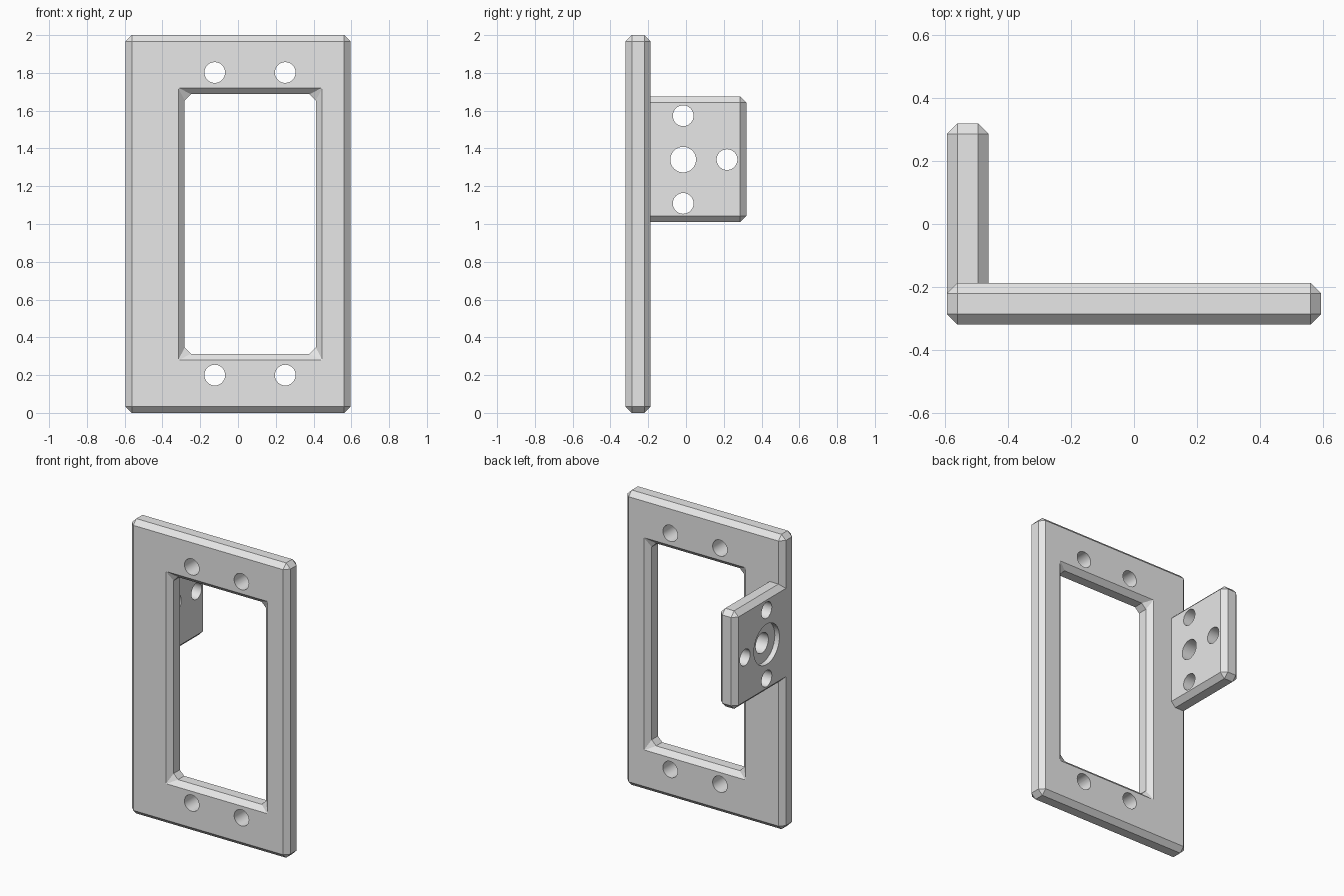
import bpy
import bmesh
from math import pi, radians
from mathutils import Matrix

if "Cube" in bpy.data.objects:
    bpy.data.objects.remove(bpy.data.objects["Cube"], do_unlink=True)

BEVEL = 0.033
FRONT, BACK = -0.32, -0.188      # faces of the plate
SIDE = 0.595                     # half width of the plate

grey = bpy.data.materials.new("plain_grey")
grey.use_nodes = True
grey.diffuse_color = (0.8, 0.8, 0.8, 1)
grey.node_tree.nodes["Principled BSDF"].inputs["Base Color"].default_value = (0.8, 0.8, 0.8, 1)


def to_object(name, bm):
    bmesh.ops.recalc_face_normals(bm, faces=bm.faces)
    mesh = bpy.data.meshes.new(name)
    bm.to_mesh(mesh)
    bm.free()
    mesh.materials.append(grey)
    obj = bpy.data.objects.new(name, mesh)
    bpy.context.collection.objects.link(obj)
    return obj


def bevelled_box(name, low, high, sharp_front=False):
    """Box with chamfered edges; the front end can stay square."""
    bm = bmesh.new()
    bmesh.ops.create_cube(bm, size=1)
    for v in bm.verts:
        v.co = [l + (c + 0.5) * (h - l) for c, l, h in zip(v.co, low, high)]
    edges = [e for e in bm.edges
             if not (sharp_front and all(abs(v.co.y - low[1]) < 1e-4 for v in e.verts))]
    bmesh.ops.bevel(bm, geom=edges, offset=BEVEL, segments=1, affect='EDGES')
    return to_object(name, bm)


def hull(name, points):
    bm = bmesh.new()
    for p in points:
        bm.verts.new(p)
    bmesh.ops.convex_hull(bm, input=bm.verts)
    bmesh.ops.dissolve_limit(bm, angle_limit=0.01, verts=bm.verts, edges=bm.edges)
    return to_object(name, bm)


def cylinder(axis, centre, radius, depth):
    bm = bmesh.new()
    turn = Matrix.Rotation(pi / 2, 4, axis)
    bmesh.ops.create_cone(bm, cap_ends=True, segments=32, radius1=radius, radius2=radius,
                          depth=depth, matrix=Matrix.Translation(centre) @ turn)
    return to_object("hole_cutter", bm)


def carve(obj, cutters):
    for c in cutters:
        mod = obj.modifiers.new("cut", 'BOOLEAN')
        mod.operation, mod.solver, mod.object = 'DIFFERENCE', 'EXACT', c
        c.hide_render = True
    deps = bpy.context.evaluated_depsgraph_get()
    mesh = bpy.data.meshes.new_from_object(obj.evaluated_get(deps))
    obj.modifiers.clear()
    obj.data = mesh
    for c in cutters:
        bpy.data.objects.remove(c, do_unlink=True)
    bpy.ops.object.select_all(action='DESELECT')
    bpy.context.view_layer.objects.active = obj
    obj.select_set(True)
    bpy.ops.object.shade_smooth_by_angle(angle=radians(25))


# Window outlines: sharp outer corners, clipped inner corners
X0, X1, Z0, Z1 = -0.315, 0.445, 0.28, 1.72


def rectangle(y, grow):
    return [(x, y, z) for x in (X0 - grow, X1 + grow) for z in (Z0 - grow, Z1 + grow)]


def clipped(y):
    points = []
    for x, sx in ((X0 + BEVEL, 1), (X1 - BEVEL, -1)):
        for z, sz in ((Z0 + BEVEL, 1), (Z1 - BEVEL, -1)):
            points += [(x + sx * BEVEL, y, z), (x, y, z + sz * BEVEL)]
    return points


# Frame plate with flared window and mounting holes
plate = bevelled_box("frame_plate", (-SIDE, FRONT, 0), (SIDE, BACK, 2))
extra = 0.003
plate_cutters = [
    hull("window_core", clipped(FRONT - 0.1) + clipped(BACK + 0.1)),
    hull("front_flare", rectangle(FRONT - extra, extra) + clipped(FRONT + BEVEL)),
    hull("back_flare", rectangle(BACK + extra, extra) + clipped(BACK - BEVEL)),
]
plate_cutters += [cylinder('X', (x, -0.25, z), 0.055, 0.5)
                  for x in (-0.123, 0.25) for z in (0.2, 1.802)]
carve(plate, plate_cutters)

# Side tab standing behind the plate, with bolt holes and a counterbore
tab = bevelled_box("side_tab", (-SIDE, BACK - BEVEL, 1.01), (-0.463, 0.32, 1.675), True)
tab_x, hole_y, mid_z = -0.53, -0.015, 1.341
tab_cutters = [cylinder('Y', (tab_x, y, z), r, 0.4) for y, z, r in (
    (hole_y, mid_z + 0.232, 0.055), (hole_y, mid_z - 0.232, 0.055),
    (0.217, mid_z, 0.055), (hole_y, mid_z, 0.068))]
tab_cutters.append(cylinder('Y', (-SIDE - 0.07, hole_y, mid_z), 0.137, 0.21))
carve(tab, tab_cutters)
